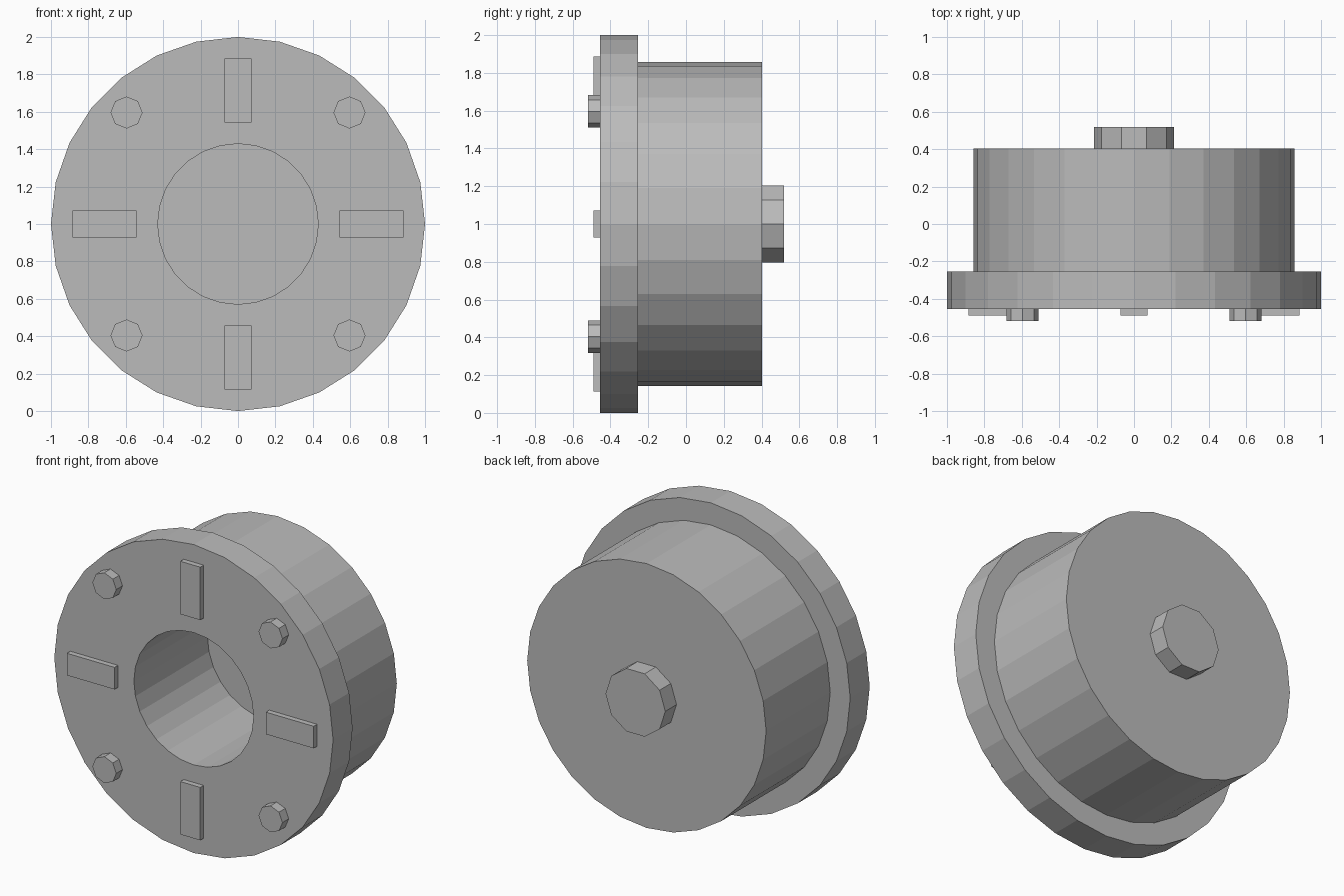
import bpy, bmesh, math

if "Cube" in bpy.data.objects:
    bpy.data.objects.remove(bpy.data.objects["Cube"])

CZ = 1.0           # height of the wheel axis
FRONT = -0.454     # front plane of the flange

grey = bpy.data.materials.new("plain_grey")
grey.diffuse_color = (0.5, 0.5, 0.5, 1)
grey.use_nodes = True
grey.node_tree.nodes["Principled BSDF"].inputs["Base Color"].default_value = grey.diffuse_color


def finish(bm, name):
    bmesh.ops.recalc_face_normals(bm, faces=bm.faces)
    me = bpy.data.meshes.new(name)
    bm.to_mesh(me)
    bm.free()
    me.materials.append(grey)
    ob = bpy.data.objects.new(name, me)
    bpy.context.collection.objects.link(ob)
    return ob


def lathe(name, profile, sides, x=0.0, z=CZ):
    """Turn (radius, y) points about an axis along y and cap both ends."""
    bm = bmesh.new()
    rings = []
    for r, y in profile:
        angles = [2 * math.pi * i / sides for i in range(sides)]
        rings.append([bm.verts.new((x + r * math.cos(a), y, z + r * math.sin(a)))
                      for a in angles])
    for a, b in zip(rings, rings[1:]):
        for i in range(sides):
            j = (i + 1) % sides
            bm.faces.new((a[i], a[j], b[j], b[i]))
    bm.faces.new(rings[0])
    bm.faces.new(rings[-1])
    return finish(bm, name)


def box(name, x, z, sx, sz, y0, y1):
    bm = bmesh.new()
    bmesh.ops.create_cube(bm, size=1)
    for v in bm.verts:
        v.co = (x + v.co.x * sx, (y0 + y1) / 2 + v.co.y * (y1 - y0), z + v.co.z * sz)
    return finish(bm, name)


# Flanged drum with a blind bore in the front
lathe("flanged_drum", [(0.429, 0.30), (0.429, FRONT), (1.0, FRONT), (1.0, -0.254),
                       (0.857, -0.254), (0.857, 0.403)], 28)

# Ten-sided boss on the back
lathe("rear_boss", [(0.2143, 0.403), (0.2143, 0.518)], 10)

# Eight-sided bolt heads on the diagonals
for sx in (-1, 1):
    for sz in (-1, 1):
        lathe("bolt_head", [(0.0857, -0.518), (0.0857, FRONT)], 8,
              sx * 0.596, CZ + sz * 0.596)

# Raised bars at top, bottom, left and right
for s in (-1, 1):
    box("side_bar", s * 0.714, CZ, 0.343, 0.143, -0.489, FRONT)
    box("upright_bar", 0, CZ + s * 0.714, 0.143, 0.343, -0.489, FRONT)
